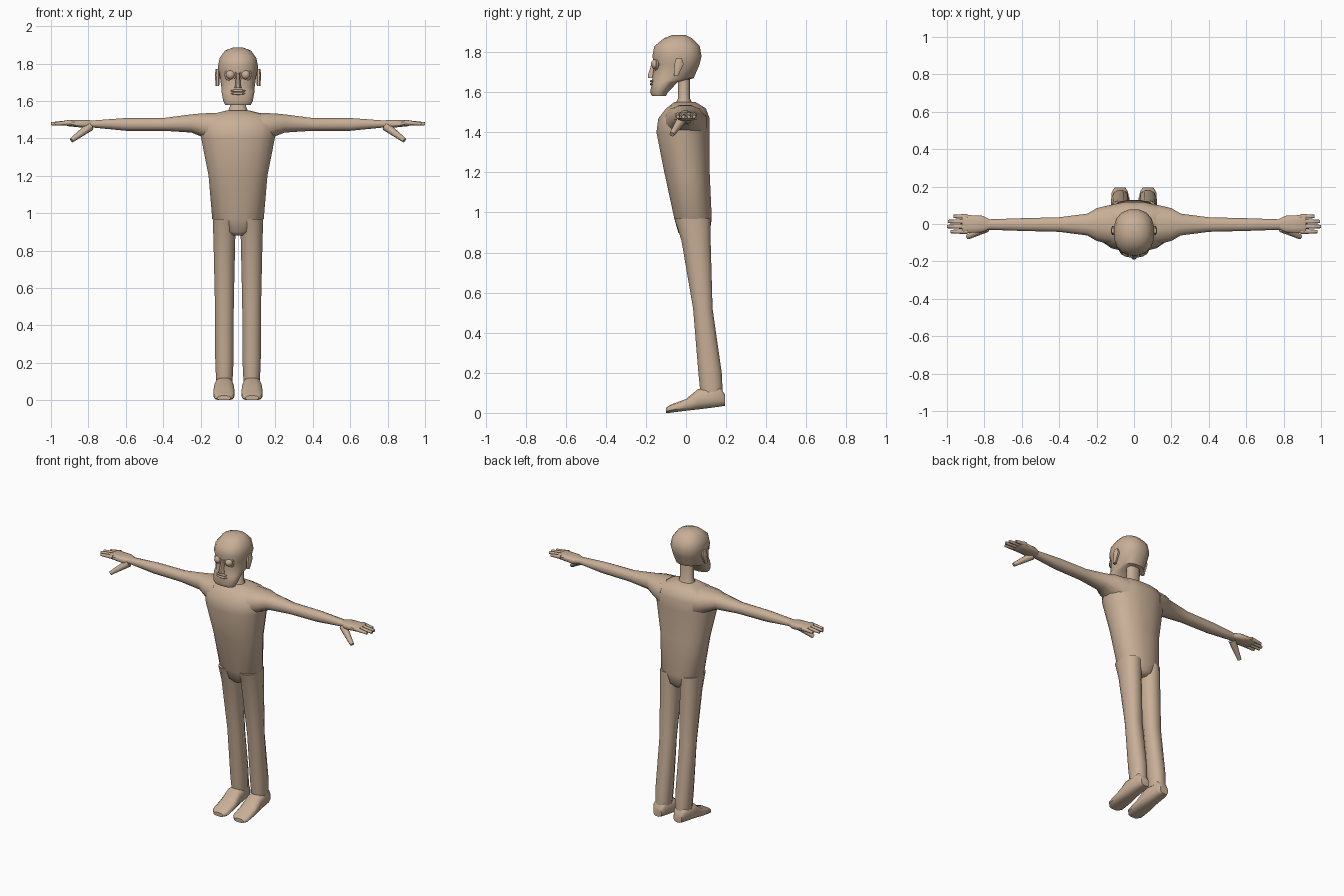
import bpy, bmesh, math
from mathutils import Matrix, Vector

default = bpy.data.objects.get("Cube")
if default:
    bpy.data.objects.remove(default)

skin = bpy.data.materials.new("skin tan")
skin.use_nodes = True
skin_colour = (0.58, 0.43, 0.31, 1)
skin.diffuse_color = skin_colour
skin.node_tree.nodes["Principled BSDF"].inputs["Base Color"].default_value = skin_colour
parts = []

# How a section's (position, across, other) turn into x, y, z for each loft axis
to_world = {
    "x": lambda position, across, other: (position, across, other),
    "y": lambda position, across, other: (across, position, other),
    "z": lambda position, across, other: (across, other, position),
}


def finish(name, bm, mirror):
    """Turn a bmesh into a named skin object, mirrored across x if paired."""
    bmesh.ops.recalc_face_normals(bm, faces=bm.faces)
    mesh = bpy.data.meshes.new(name)
    bm.to_mesh(mesh)
    bm.free()
    mesh.materials.append(skin)
    obj = bpy.data.objects.new(name, mesh)
    bpy.context.collection.objects.link(obj)
    if mirror:
        obj.modifiers.new("Mirror", "MIRROR")
    parts.append(obj)


def rounded(value, power):
    """Push a sine or cosine outward for a squarer section."""
    return math.copysign(abs(value) ** (2 / power), value)


def loft(name, axis, sections, centre=0, sides=12, power=2.3, mirror=False):
    """Skin rounded sections given as (position, half width, low, high)."""
    bm = bmesh.new()
    loops = []
    for position, half_width, low, high in sections:
        loop = []
        for i in range(sides):
            angle = math.tau * (i + 0.5) / sides
            across = centre + half_width * rounded(math.cos(angle), power)
            other = (low + high + (high - low) * rounded(math.sin(angle), power)) / 2
            loop.append(bm.verts.new(to_world[axis](position, across, other)))
        loops.append(loop)
    for lower, upper in zip(loops, loops[1:]):
        for i in range(sides):
            bm.faces.new((lower[i - 1], lower[i], upper[i], upper[i - 1]))
    bm.faces.new(loops[0])
    bm.faces.new(loops[-1])
    finish(name, bm, mirror)


def ball(name, centre, size, mirror=True):
    """Ellipsoid with the given half sizes."""
    bm = bmesh.new()
    placement = Matrix.Translation(centre) @ Matrix.Diagonal((*size, 1))
    bmesh.ops.create_uvsphere(bm, u_segments=12, v_segments=8, radius=1, matrix=placement)
    finish(name, bm, mirror)


def finger(name, start, end, thick, thin):
    """Tapered round digit between two points, paired on both hands."""
    start, end = Vector(start), Vector(end)
    direction = end - start
    turn = direction.to_track_quat("Z", "Y").to_matrix().to_4x4()
    bm = bmesh.new()
    bmesh.ops.create_cone(bm, cap_ends=True, segments=8, radius1=thick, radius2=thin,
                          depth=direction.length,
                          matrix=Matrix.Translation((start + end) / 2) @ turn)
    finish(name, bm, True)


# Torso, from crotch to neck base
loft("torso", "z", [
    (0.88, 0.03, -0.02, 0.1),
    (0.9, 0.08, -0.04, 0.12),
    (0.97, 0.14, -0.06, 0.13),
    (1.2, 0.16, -0.11, 0.12),
    (1.4, 0.2, -0.15, 0.12),
    (1.47, 0.21, -0.14, 0.12),
    (1.52, 0.18, -0.1, 0.1),
    (1.55, 0.06, -0.06, 0.05),
], sides=16)

# Neck
loft("neck", "z", [
    (1.53, 0.06, -0.06, 0.04),
    (1.57, 0.045, -0.04, 0.02),
    (1.7, 0.045, -0.04, 0.02),
])

# Head with squared jaw and domed crown
loft("head", "z", [
    (1.58, 0.07, -0.17, -0.1),
    (1.6, 0.08, -0.18, -0.09),
    (1.65, 0.09, -0.17, -0.04),
    (1.67, 0.09, -0.17, 0.04),
    (1.74, 0.1, -0.16, 0.07),
    (1.78, 0.11, -0.17, 0.08),
    (1.83, 0.1, -0.16, 0.07),
    (1.87, 0.07, -0.11, 0.03),
    (1.885, 0.03, -0.07, 0),
], sides=16)

# Nose
loft("nose", "z", [
    (1.67, 0.02, -0.19, -0.15),
    (1.69, 0.015, -0.19, -0.15),
    (1.75, 0.01, -0.17, -0.15),
], sides=8)

# Lips
for name, height in (("lower_lip", 1.64), ("upper_lip", 1.655)):
    ball(name, (0, -0.17, height), (0.04, 0.01, 0.007), mirror=False)

# Eyes with raised lid rings
eye_centre = Vector((0.04, -0.15, 1.74))
ball("eyeballs", eye_centre, (0.025, 0.025, 0.025))
bpy.ops.mesh.primitive_torus_add(major_radius=0.028, minor_radius=0.007,
                                 major_segments=14, minor_segments=6,
                                 location=eye_centre, rotation=(math.pi / 2, 0, 0.3))
eyelids = bpy.context.object
eyelids.name = "eyelids"
bpy.ops.object.transform_apply(location=True, rotation=True, scale=True)
eyelids.modifiers.new("Mirror", "MIRROR")
eyelids.data.materials.append(skin)
parts.append(eyelids)

# Ears, narrowing to the lobe
loft("ears", "z", [
    (1.68, 0.01, -0.06, -0.04),
    (1.74, 0.015, -0.06, -0.01),
    (1.77, 0.01, -0.05, -0.02),
], centre=0.11, sides=8, mirror=True)

# Arms, flaring into the shoulder
loft("arms", "x", [
    (0.12, 0.11, 1.36, 1.54),
    (0.2, 0.09, 1.41, 1.535),
    (0.25, 0.06, 1.43, 1.53),
    (0.4, 0.04, 1.44, 1.51),
    (0.6, 0.035, 1.44, 1.51),
    (0.8, 0.028, 1.46, 1.495),
], centre=-0.003, mirror=True)

# Hands
loft("palms", "x", [
    (0.77, 0.025, 1.46, 1.495),
    (0.81, 0.045, 1.455, 1.5),
    (0.91, 0.05, 1.465, 1.5),
    (0.92, 0.045, 1.47, 1.495),
], power=3, mirror=True)
fingers = ("index", "middle", "ring", "little")
for i, name in enumerate(fingers):
    across = 0.027 * (i - 1.5)
    reach = 1 - 0.012 * (i - 1.3) ** 2
    finger(name + "_fingers", (0.89, across, 1.485), (reach, across, 1.478), 0.014, 0.009)
finger("thumbs", (0.79, -0.02, 1.465), (0.89, -0.07, 1.39), 0.025, 0.013)

# Legs, leaning back toward the heel
loft("legs", "z", [
    (0.1, 0.045, 0.07, 0.185),
    (0.2, 0.05, 0.06, 0.18),
    (0.52, 0.052, 0.034, 0.134),
    (0.86, 0.06, -0.025, 0.125),
    (0.97, 0.064, -0.06, 0.125),
], centre=0.073, mirror=True)

# Feet, soles sloping down to the toes
loft("feet", "y", [
    (0.195, 0.03, 0.035, 0.09),
    (0.17, 0.045, 0.03, 0.13),
    (0.06, 0.052, 0.016, 0.12),
    (0, 0.058, 0.01, 0.07),
    (-0.08, 0.055, 0, 0.04),
    (-0.1, 0.035, 0, 0.025),
], centre=0.075, power=2.8, mirror=True)

# Smooth shading with crisp creases
bpy.ops.object.select_all(action="DESELECT")
for part in parts:
    part.select_set(True)
bpy.context.view_layer.objects.active = parts[0]
bpy.ops.object.shade_smooth_by_angle(angle=math.radians(45))
